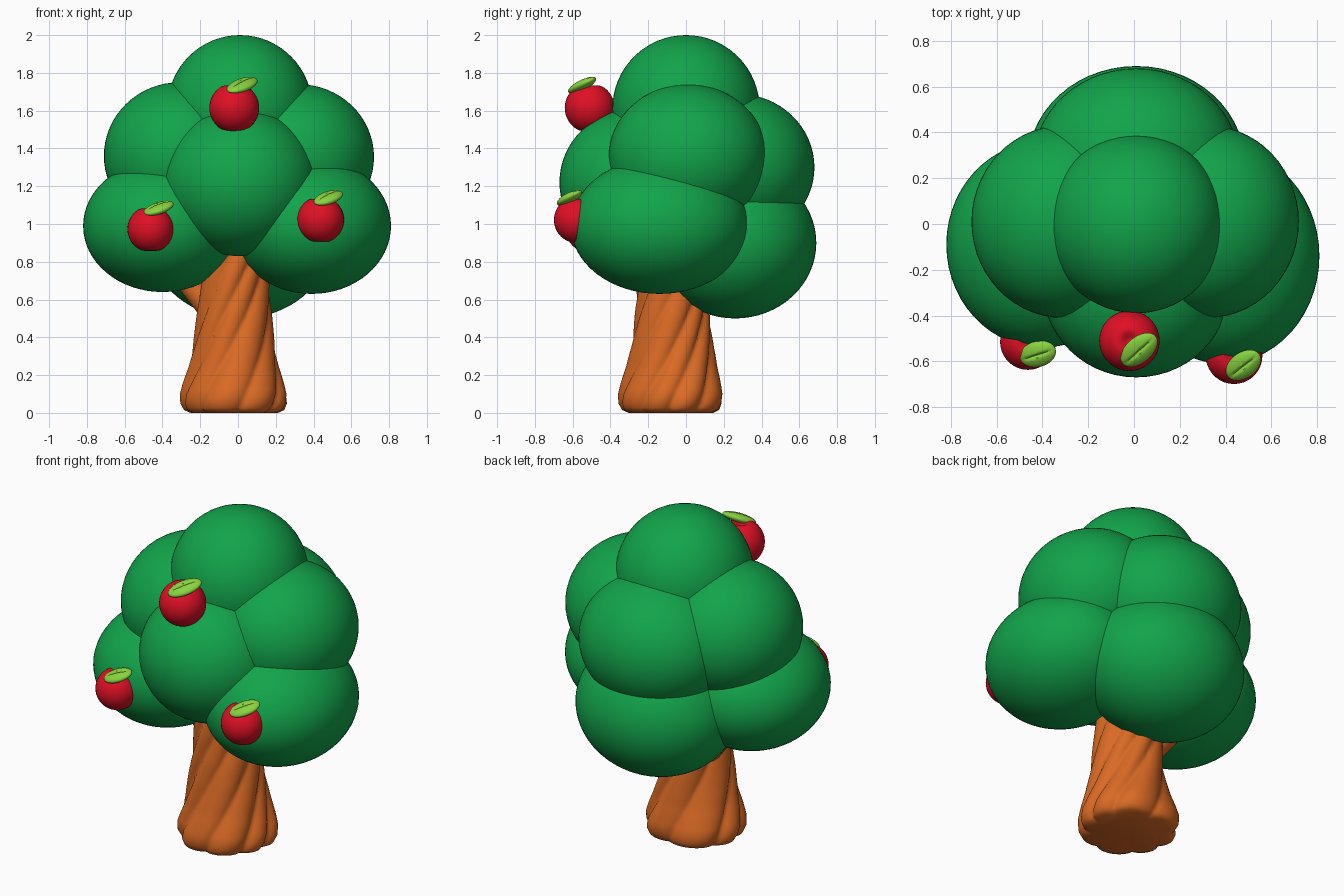
import bpy, bmesh, math
from mathutils import Vector, Matrix

cube = bpy.data.objects.get("Cube")
if cube:
    bpy.data.objects.remove(cube, do_unlink=True)


def material(name, rgb):
    m = bpy.data.materials.new(name)
    m.use_nodes = True
    m.diffuse_color = (*rgb, 1)
    bsdf = next(n for n in m.node_tree.nodes if n.type == 'BSDF_PRINCIPLED')
    bsdf.inputs["Base Color"].default_value = (*rgb, 1)
    bsdf.inputs["Roughness"].default_value = 0.7
    return m


green = material("foliage green", (0.006, 0.37, 0.07))
red = material("apple red", (0.74, 0.005, 0.018))
brown = material("bark brown", (0.70, 0.145, 0.018))
lime = material("leaf lime", (0.25, 0.66, 0.05))


def finish(name, bm, mat, angle=60):
    bmesh.ops.recalc_face_normals(bm, faces=bm.faces)
    mesh = bpy.data.meshes.new(name)
    bm.to_mesh(mesh)
    bm.free()
    mesh.materials.append(mat)
    ob = bpy.data.objects.new(name, mesh)
    bpy.context.collection.objects.link(ob)
    bpy.ops.object.select_all(action='DESELECT')
    ob.select_set(True)
    bpy.context.view_layer.objects.active = ob
    bpy.ops.object.shade_smooth_by_angle(angle=math.radians(angle))
    return ob


def unit_sphere(u, v):
    bm = bmesh.new()
    bmesh.ops.create_uvsphere(bm, u_segments=u, v_segments=v, radius=1)
    return bm


def tube(rings, segments, shape):
    """Loft closed rings; shape(ring, angle) gives each point."""
    bm = bmesh.new()
    loops = [[bm.verts.new(shape(r, 2 * math.pi * i / segments)) for i in range(segments)]
             for r in rings]
    for a, b in zip(loops, loops[1:]):
        for i in range(segments):
            j = (i + 1) % segments
            bm.faces.new((a[i], a[j], b[j], b[i]))
    bm.faces.new(loops[0])
    bm.faces.new(loops[-1])
    return bm


# Foliage: overlapping rounded clumps (centre, radii)
clumps = {
    "foliage_top": ((0.01, 0, 1.61), (0.385, 0.39, 0.39)),
    "foliage_front": ((0.01, -0.27, 1.22), (0.41, 0.40, 0.39)),
    "foliage_upper_right": ((-0.31, 0.01, 1.36), (0.40, 0.42, 0.39)),
    "foliage_upper_left": ((0.32, 0.01, 1.355), (0.40, 0.42, 0.385)),
    "foliage_upper_back": ((0.01, 0.27, 1.30), (0.45, 0.41, 0.39)),
    "foliage_lower_right": ((-0.40, -0.09, 0.99), (0.42, 0.45, 0.35)),
    "foliage_lower_left": ((0.39, -0.14, 0.99), (0.42, 0.47, 0.36)),
    "foliage_lower_back": ((0.01, 0.26, 0.90), (0.475, 0.43, 0.40)),
}
for name, (centre, radii) in clumps.items():
    bm = unit_sphere(56, 32)
    bmesh.ops.scale(bm, vec=radii, verts=bm.verts)
    bmesh.ops.translate(bm, vec=centre, verts=bm.verts)
    finish(name, bm, green)

# Trunk: flared, with bark ridges that twist upward
profile = [(0, 0.23), (0.015, 0.265), (0.05, 0.282), (0.10, 0.282), (0.16, 0.265),
           (0.24, 0.24), (0.34, 0.22), (0.45, 0.205), (0.60, 0.19), (0.80, 0.18), (1.1, 0.17)]


def trunk_radius(z):
    for (z0, r0), (z1, r1) in zip(profile, profile[1:]):
        if z <= z1:
            return r0 + (r1 - r0) * (z - z0) / (z1 - z0)
    return profile[-1][1]


def trunk_point(z, a):
    t = a - 2.6 * z ** 1.2
    # rounded ridges with narrow, uneven grooves between them
    phase = 4 * t + 0.6 * math.sin(2 * t) + 0.5 * math.sin(t + 1)
    groove = 1 - abs(math.sin(phase)) ** 0.6
    r = trunk_radius(z) * (1.01 - 0.13 * groove + 0.02 * math.sin(3 * t))
    return Vector((-0.02 + r * math.cos(a), -0.075 + r * math.sin(a), z))


heights = [0, 0.008, 0.015, 0.03] + [0.05 + 0.025 * i for i in range(43)]
finish("trunk", tube(heights, 112, trunk_point), brown, 70)

# Short branch reaching under the foliage
start, end = Vector((-0.08, -0.03, 0.48)), Vector((-0.34, 0.0, 0.78))
side = (end - start).cross(Vector((0, 1, 0))).normalized()


def branch_point(t, a):
    r = 0.075 - 0.02 * t
    return start.lerp(end, t) + side * r * math.cos(a) + Vector((0, r * math.sin(a), 0))


finish("branch", tube([i / 6 for i in range(7)], 20, branch_point), brown)


# Apples with a dimpled crown, each carrying one creased leaf
def apple(name, centre, radius):
    bm = unit_sphere(36, 24)
    for v in bm.verts:
        d = math.hypot(v.co.x, v.co.y)
        if v.co.z > 0:
            v.co.z -= 0.28 * math.exp(-(d / 0.25) ** 2)
        else:
            v.co.z += 0.10 * math.exp(-(d / 0.25) ** 2)
    bmesh.ops.scale(bm, vec=[radius] * 3, verts=bm.verts)
    bmesh.ops.translate(bm, vec=centre, verts=bm.verts)
    finish(name, bm, red)


def leaf(name, centre, length, yaw):
    bm = unit_sphere(40, 20)
    for v in bm.verts:
        crease = max(0, 1 - abs(v.co.y) / 0.16) * max(0, 1 - abs(v.co.x))
        v.co.z -= 0.55 * crease * (1 if v.co.z > 0 else 0)
    bmesh.ops.scale(bm, vec=(length, 0.058, 0.027), verts=bm.verts)
    turn = (Matrix.Translation(centre) @ Matrix.Rotation(math.radians(yaw), 4, 'Z')
            @ Matrix.Rotation(math.radians(-20), 4, 'Y')
            @ Matrix.Rotation(math.radians(14), 4, 'X'))
    bmesh.ops.transform(bm, matrix=turn, verts=bm.verts)
    finish(name, bm, lime, 50)


fruit = [
    ("top", (-0.02, -0.51, 1.615), 0.132, (0.022, -0.55, 1.735), 0.10, 42),
    ("right", (-0.463, -0.515, 0.972), 0.122, (-0.42, -0.568, 1.083), 0.085, 18),
    ("left", (0.437, -0.575, 1.022), 0.124, (0.478, -0.617, 1.138), 0.09, 38),
]
for label, centre, radius, leaf_centre, length, yaw in fruit:
    apple("apple_" + label, centre, radius)
    leaf("apple_leaf_" + label, leaf_centre, length, yaw)
